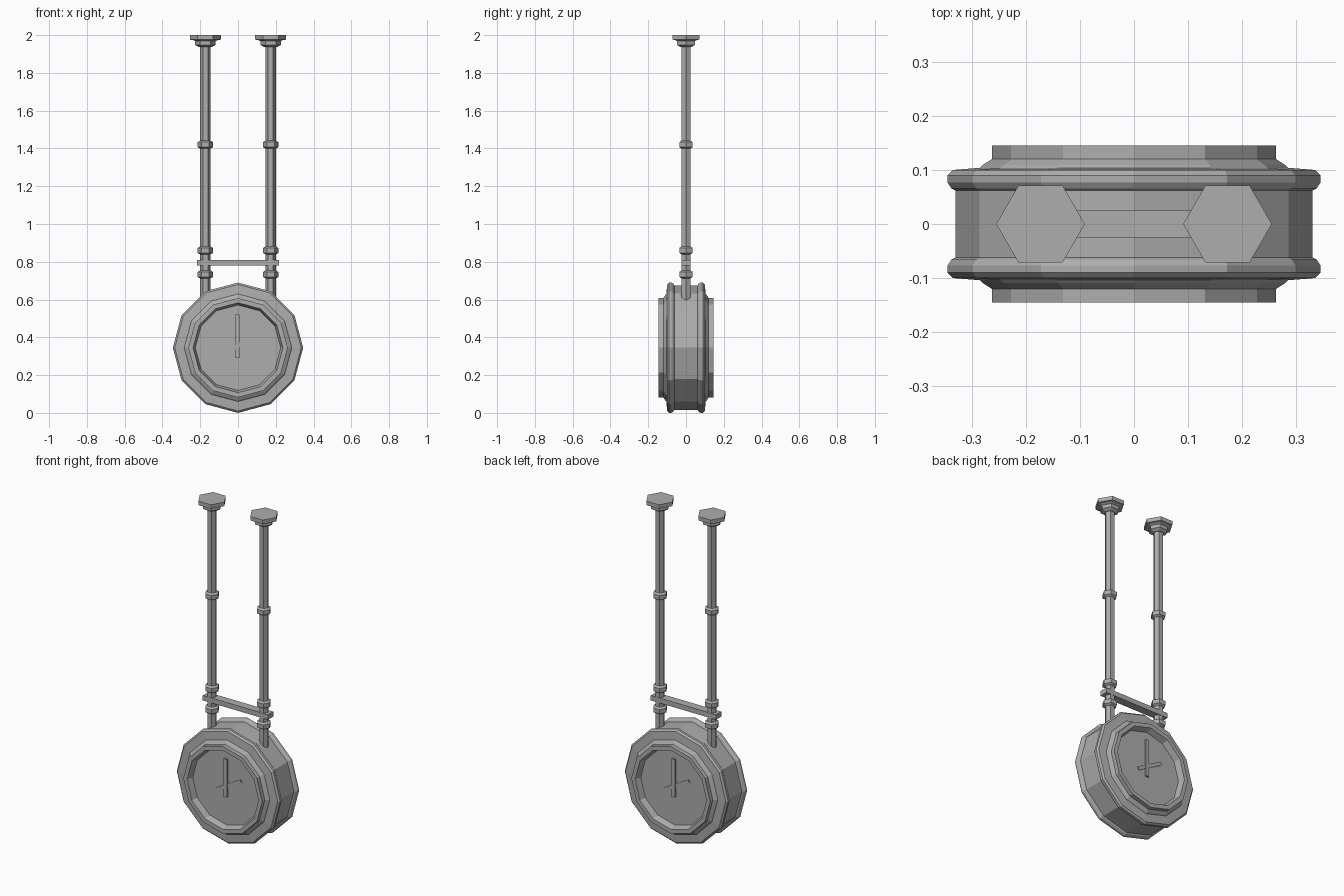
import bpy, bmesh, math
from mathutils import Matrix

cube = bpy.data.objects.get("Cube")
if cube:
    bpy.data.objects.remove(cube)

grey = bpy.data.materials.new("grey metal")
grey.use_nodes = True
color = (0.42, 0.42, 0.42, 1)
grey.diffuse_color = color
grey.node_tree.nodes["Principled BSDF"].inputs["Base Color"].default_value = color

CENTRE_Z = 0.345
ROD_X = 0.173


def finish(name, bm):
    bmesh.ops.recalc_face_normals(bm, faces=bm.faces)
    mesh = bpy.data.meshes.new(name)
    bm.to_mesh(mesh)
    bm.free()
    mesh.materials.append(grey)
    obj = bpy.data.objects.new(name, mesh)
    bpy.context.collection.objects.link(obj)
    return obj


def lathe(name, profile, sides, matrix):
    """Sweep (radius, height) points into capped flat-sided rings."""
    bm = bmesh.new()
    rings = []
    for r, h in profile:
        angles = [math.tau * i / sides for i in range(sides)]
        rings.append([bm.verts.new((r * math.cos(a), r * math.sin(a), h)) for a in angles])
    for low, high in zip(rings, rings[1:]):
        for i in range(sides):
            j = (i + 1) % sides
            bm.faces.new((low[i], low[j], high[j], high[i]))
    bm.faces.new(rings[0])
    bm.faces.new(rings[-1])
    bm.transform(matrix)
    return finish(name, bm)


def box(name, size, matrix):
    bm = bmesh.new()
    bmesh.ops.create_cube(bm, size=1, matrix=matrix @ Matrix.Diagonal((*size, 1)))
    return finish(name, bm)


# Double-sided clock case: barrel, rims, bezels and recessed dials
half = [(0.33, 0.062), (0.338, 0.066), (0.345, 0.077), (0.345, 0.09),
        (0.335, 0.1), (0.285, 0.104), (0.28, 0.109), (0.263, 0.12),
        (0.263, 0.145), (0.238, 0.145), (0.226, 0.108)]
profile = [(r, -h) for r, h in reversed(half)] + half
lathe("clock_case", profile, 12,
      Matrix.Translation((0, 0, CENTRE_Z)) @ Matrix.Rotation(math.pi / 2, 4, "X"))

# Hands on both dials
for side, turn in (("front", 0), ("back", math.pi)):
    dial = Matrix.Translation((0, 0, CENTRE_Z)) @ Matrix.Rotation(turn, 4, "Z")
    box(side + "_minute_hand", (0.023, 0.01, 0.23),
        dial @ Matrix.Translation((-0.003, -0.114, 0.06)))
    box(side + "_hour_hand", (0.185, 0.006, 0.02),
        dial @ Matrix.Translation((0.018, -0.111, 0.02)) @ Matrix.Rotation(math.radians(-29), 4, "Y"))

# Hanging rods with collars and ceiling caps
for side, sign in (("left", 1), ("right", -1)):
    place = Matrix.Translation((sign * ROD_X, 0, 0))
    lathe(side + "_rod", [(0.027, 0.57), (0.027, 1.95)], 6, place)
    for label, z in (("lower", 0.733), ("middle", 0.86), ("upper", 1.42)):
        collar = [(0.027, -0.021), (0.041, -0.013), (0.041, 0.013), (0.027, 0.021)]
        lathe(f"{side}_{label}_collar", [(r, z + h) for r, h in collar], 6, place)
    lathe(side + "_ceiling_cap",
          [(0.035, 1.937), (0.054, 1.948), (0.054, 1.968), (0.066, 1.974),
           (0.082, 1.976), (0.082, 2.0)], 6, place)

# Cross bar joining the rods
box("cross_bar", (0.436, 0.05, 0.03), Matrix.Translation((0, 0, 0.795)))
